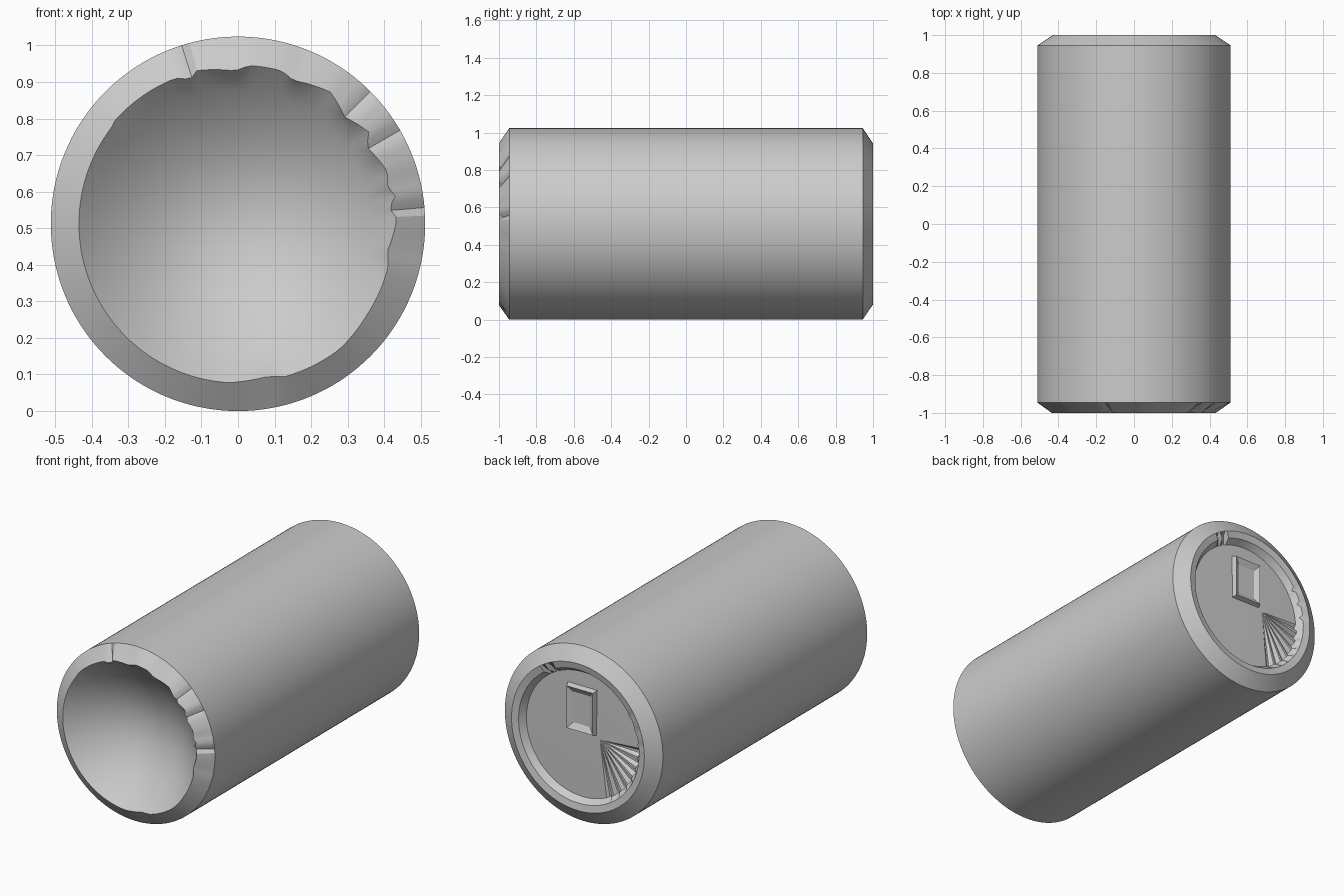
import bpy, bmesh, math

if "Cube" in bpy.data.objects:
    bpy.data.objects.remove(bpy.data.objects["Cube"], do_unlink=True)

SIDES = 144
RADIUS = 0.512
RIM = 0.435

metal = bpy.data.materials.new("grey metal")
metal.use_nodes = True
grey = (0.6, 0.6, 0.6, 1)
metal.diffuse_color = grey
metal.node_tree.nodes["Principled BSDF"].inputs["Base Color"].default_value = grey

# Dents of the front rim: angle in degrees, radius
DENTS = [(-90, .432), (-79, .425), (-73, .437), (-51, .441), (-36, .432), (-16, .427),
         (-10, .416), (2, .435), (6, .415), (10, .437), (14, .42), (19, .433),
         (31, .41), (35, .437), (45, .413), (55, .44), (69, .42), (74, .435),
         (86, .434), (91, .418), (106, .435), (108, .414), (113, .433), (142, .44)]
NICKS = (6, 31, 45, 108)


def degrees(i):
    """Angle of side i, from -90 up to 270."""
    return i * 360 / SIDES - 90


def near(angle, targets, width=1.3):
    return any(abs(angle - t) < width for t in targets)


def front_rim(i):
    a = degrees(i)
    r = RIM
    for (a0, r0), (a1, r1) in zip(DENTS, DENTS[1:]):
        if a0 <= a <= a1:
            r = r0 + (r1 - r0) * (a - a0) / (a1 - a0)
    return r, (-0.982 if near(a, NICKS) else -1)


def lip(i):
    """Inner lip of the back end, with a few dents."""
    a = degrees(i)
    if near(a, (58, 64, 288), 2):
        return 0.41, 0.975
    if 135 < a < 175 and i % 5 == 0:
        return 0.375, 0.98
    return 0.39, 0.992


def panel_edge(i):
    """Edge of the back panel, pleated in one sector."""
    a = degrees(i)
    pleat = 0.012 * (1 if i // 2 % 2 else -1) if 178 < a < 243 else 0
    return 0.365, 0.955 + pleat


def ring(r, y):
    return lambda i: (r, y)


def finish(name, bm, angle=30):
    mesh = bpy.data.meshes.new(name)
    bm.to_mesh(mesh)
    bm.free()
    mesh.materials.append(metal)
    ob = bpy.data.objects.new(name, mesh)
    bpy.context.collection.objects.link(ob)
    bpy.ops.object.select_all(action="DESELECT")
    ob.select_set(True)
    bpy.context.view_layer.objects.active = ob
    bpy.ops.object.shade_smooth_by_angle(angle=math.radians(angle))
    return ob


def loft(name, rings, front_pole=None, back_pole=None, angle=30):
    """Skin rings about the y axis, closed by a pole where one is given."""
    bm = bmesh.new()
    rows = []
    for f in rings:
        row = []
        for i in range(SIDES):
            r, y = f(i)
            t = math.radians(degrees(i))
            row.append(bm.verts.new((r * math.cos(t), y, RADIUS + r * math.sin(t))))
        rows.append(row)
    for a, b in zip(rows, rows[1:]):
        for i in range(SIDES):
            j = (i + 1) % SIDES
            bm.faces.new((a[i], b[i], b[j], a[j]))
    for pole, row, front in ((front_pole, rows[0], True), (back_pole, rows[-1], False)):
        if pole:
            p = bm.verts.new(pole)
            for i in range(SIDES):
                j = (i + 1) % SIDES
                bm.faces.new((p, row[i], row[j]) if front else (row[i], p, row[j]))
    return finish(name, bm, angle)


# Outer wall with a chamfer at both ends and the back lip
loft("can_shell", [front_rim, ring(RADIUS, -0.945), ring(RADIUS, 0.945),
                   ring(0.43, 1), lip, panel_edge])

# Concave front end
DEPTH = 0.22
STEPS = 12
bowl = [ring(RIM * k / STEPS, -1 + DEPTH * (1 - (k / STEPS) ** 2)) for k in range(1, STEPS)]
loft("front_bowl", bowl + [front_rim], front_pole=(0, -1 + DEPTH, RADIUS))

# Recessed back panel fanning out from an off-centre point
loft("back_panel", [panel_edge], back_pole=(-0.117, 0.962, RADIUS), angle=6)

# Raised tab: a bevelled frame with a sunken middle
bm = bmesh.new()
loops = []
for w, h, y in ((0.097, 0.135, 0.95), (0.085, 0.123, 0.985), (0.055, 0.09, 0.965)):
    loops.append([bm.verts.new((sx * w, y, RADIUS + 0.15 + sz * h))
                  for sx, sz in ((-1, -1), (1, -1), (1, 1), (-1, 1))])
for a, b in zip(loops, loops[1:]):
    for i in range(4):
        j = (i + 1) % 4
        bm.faces.new((a[i], b[i], b[j], a[j]))
bm.faces.new(loops[-1][::-1])
finish("pull_tab", bm, 5)
